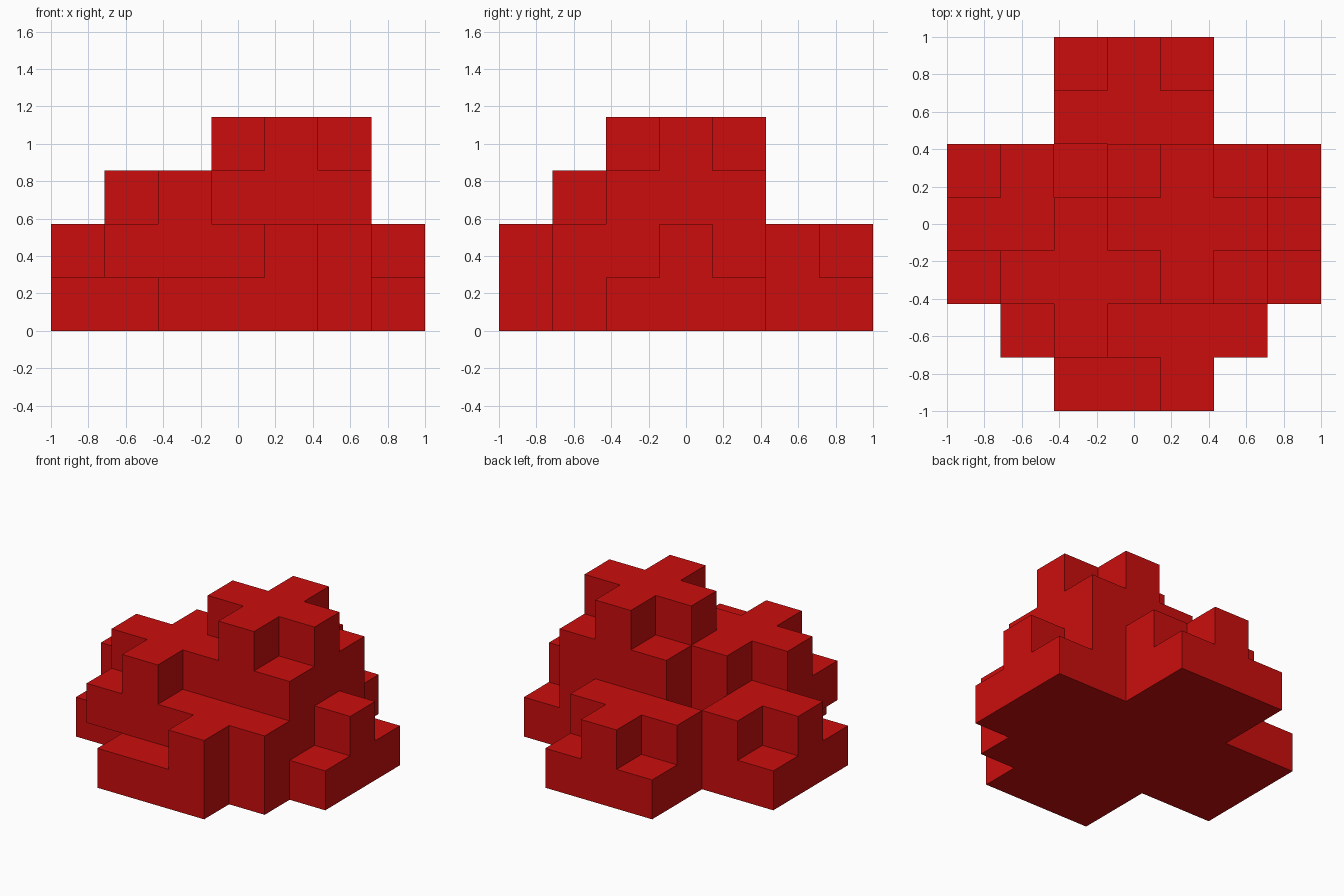
import bpy
import bmesh
from mathutils import Vector

cube = bpy.data.objects.get("Cube")
if cube:
    bpy.data.objects.remove(cube, do_unlink=True)

UNIT = 2 / 7  # edge of one building cell, seven cells across


def slab(cx, cy, z):
    """Square layer, three cells wide."""
    return {(cx + i, cy + j, z) for i in (-1, 0, 1) for j in (-1, 0, 1)}


def cross(cx, cy, z):
    """Plus-shaped layer, three cells wide."""
    return {c for c in slab(cx, cy, z) if c[0] == cx or c[1] == cy}


def stepped_block(cx, cy, z):
    """Square layer with a plus-shaped layer on top."""
    return slab(cx, cy, z) | cross(cx, cy, z + 1)


# Four lobes on the ground
cells = stepped_block(1, 3, 0) | stepped_block(5, 3, 0) | stepped_block(3, 5, 0)
cells |= slab(3, 1, 0) | cross(4, 1, 0) | cross(4, 1, 1)
# The front lobe's cross is shifted towards the left side
# Middle block and peak
cells |= stepped_block(2, 2, 1) | stepped_block(4, 3, 2)
# Solid core
cells |= {(3, 3, 0), (4, 4, 1)}

# Skin: one quad wherever a filled cell meets open air
bm = bmesh.new()
for cell in cells:
    centre = Vector(cell) + Vector((-3, -3, 0.5))
    for axis in range(3):
        for sign in (-1, 1):
            step = [0, 0, 0]
            step[axis] = sign
            if tuple(a + b for a, b in zip(cell, step)) in cells:
                continue
            n = Vector(step) / 2
            u = Vector((0, 0, 0))
            u[(axis + 1) % 3] = 0.5
            v = n.cross(u) * 2
            corners = (n - u - v, n + u - v, n + u + v, n - u + v)
            bm.faces.new([bm.verts.new((centre + c) * UNIT) for c in corners])
bmesh.ops.remove_doubles(bm, verts=bm.verts[:], dist=0.001)
# Merge coplanar quads into whole flat faces
bmesh.ops.dissolve_limit(bm, angle_limit=0.01, verts=bm.verts[:], edges=bm.edges[:])

mesh = bpy.data.meshes.new("stepped_mound")
bm.to_mesh(mesh)
bm.free()

red = bpy.data.materials.new("red")
red.use_nodes = True
colour = (0.6, 0.004, 0.004, 1)
red.diffuse_color = colour
red.node_tree.nodes["Principled BSDF"].inputs["Base Color"].default_value = colour
mesh.materials.append(red)

mound = bpy.data.objects.new("stepped_mound", mesh)
bpy.context.collection.objects.link(mound)
